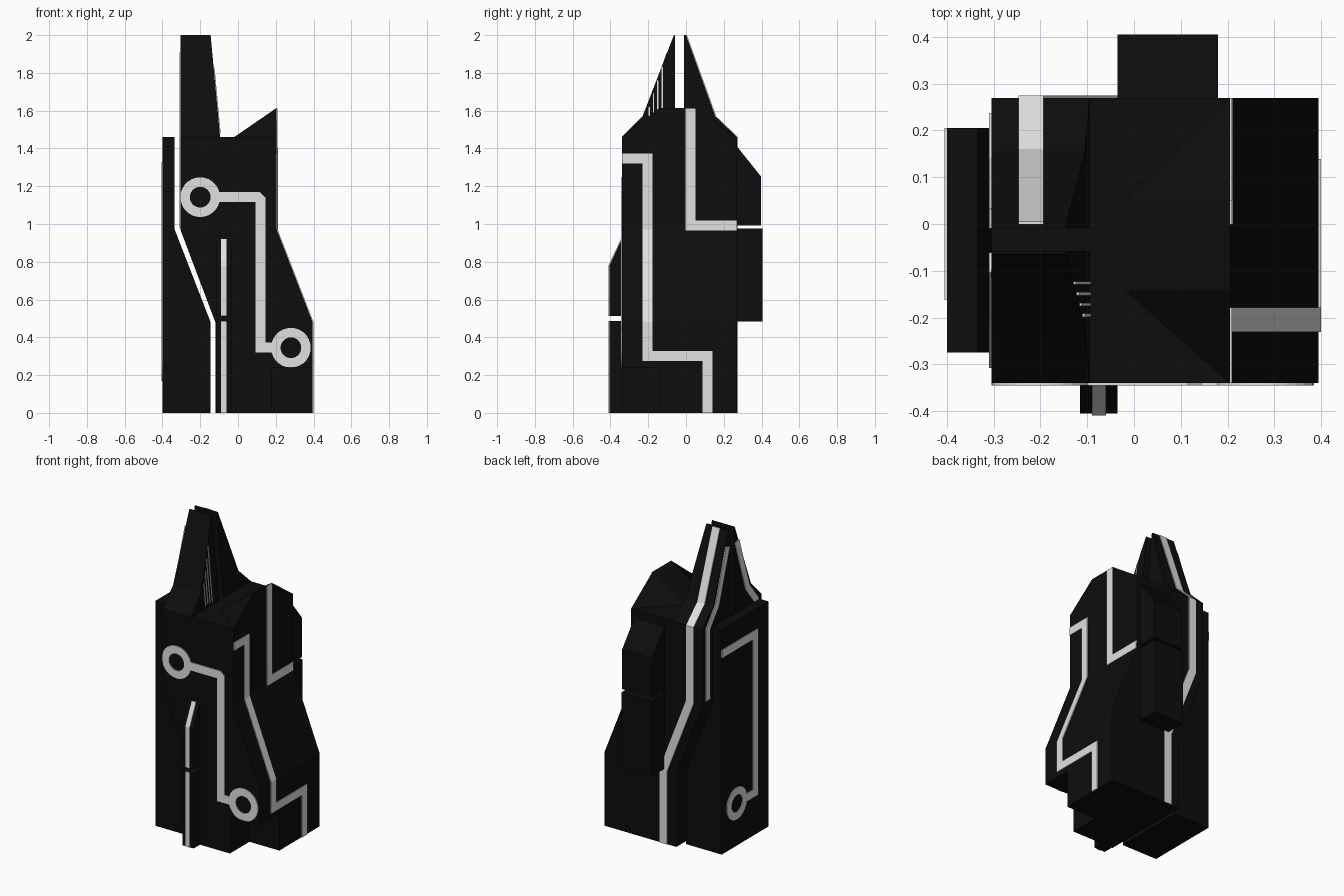
import bpy, bmesh, math
from mathutils import Vector

if "Cube" in bpy.data.objects:
    bpy.data.objects.remove(bpy.data.objects["Cube"])


def material(name, v):
    m = bpy.data.materials.new(name)
    m.diffuse_color = (v, v, v, 1)
    m.use_nodes = True
    m.node_tree.nodes["Principled BSDF"].inputs["Base Color"].default_value = m.diffuse_color
    return m


BLACK = material("hull black", 0.004)
LIGHT = material("trace light grey", 0.75)
T = 0.005  # plate thickness


def finish(name, bm, mat):
    bmesh.ops.recalc_face_normals(bm, faces=bm.faces[:])
    me = bpy.data.meshes.new(name)
    bm.to_mesh(me)
    bm.free()
    me.materials.append(mat)
    ob = bpy.data.objects.new(name, me)
    bpy.context.collection.objects.link(ob)
    return ob


def prism(name, pts, place, d0, d1, mat=BLACK):
    """Extrude a 2D outline; place(a, b, d) gives the 3D point."""
    bm = bmesh.new()
    lo = [bm.verts.new(place(a, b, d0)) for a, b in pts]
    hi = [bm.verts.new(place(a, b, d1)) for a, b in pts]
    bm.faces.new(lo)
    bm.faces.new(hi)
    n = len(pts)
    for i in range(n):
        j = (i + 1) % n
        bm.faces.new((lo[i], lo[j], hi[j], hi[i]))
    return finish(name, bm, mat)


def trace(name, path, place, width=0.053, closed=False):
    """Thin mitred stripe along a 2D path laid on a surface."""
    p = [Vector(q) for q in path]
    n = len(p)
    bm = bmesh.new()
    rows = []
    for i in range(n):
        a = p[i - 1] if (closed or i > 0) else None
        c = p[(i + 1) % n] if (closed or i < n - 1) else None
        d1 = (p[i] - a).normalized() if a else (c - p[i]).normalized()
        d2 = (c - p[i]).normalized() if c else d1
        n1, n2 = Vector((-d1.y, d1.x)), Vector((-d2.y, d2.x))
        m = (n1 + n2).normalized()
        m *= width / 2 / m.dot(n1)
        l, r = p[i] + m, p[i] - m
        rows.append([bm.verts.new(place(q.x, q.y, d))
                     for q, d in ((l, 0), (r, 0), (r, T), (l, T))])
    for i in range(n if closed else n - 1):
        A, B = rows[i], rows[(i + 1) % n]
        for k in range(4):
            j = (k + 1) % 4
            bm.faces.new((A[k], A[j], B[j], B[k]))
    if not closed:
        bm.faces.new(rows[0])
        bm.faces.new(rows[-1])
    return finish(name, bm, LIGHT)


def ring(name, a, b, place):
    pts = [(a + 0.08 * math.cos(t * math.tau / 28), b + 0.08 * math.sin(t * math.tau / 28))
           for t in range(28)]
    return trace(name, pts, place, 0.05, True)


def interp(table, z):
    for (z0, v0), (z1, v1) in zip(table, table[1:]):
        if z <= z1:
            return v0 + (v1 - v0) * (z - z0) / (z1 - z0)
    return table[-1][1]


def xz(a, b, d):
    return (a, d, b)


def yz(a, b, d):
    return (d, a, b)


# surfaces the traces lie on
def on_front(x, z, d):
    return (x, -0.34 - d, z)


def on_right(y, z, d):
    return (interp([(0, .395), (.48, .395), (.97, .205), (2, .205)], z) + d, y, z)


def on_back(x, z, d):
    return (x, interp([(0, .27), (1.46, .27), (1.57, .155), (2, 0)], z) + d, z)


def on_slab(y, z, d):
    return (-0.40 - d, y, z)


def on_left(y, z, d):
    return (-0.305 - d, y, z)


def on_front_box(x, z, d):
    return (x, interp([(0, -.405), (.78, -.405), (.92, -.34)], z) - d, z)


def spire_x(z):
    return -0.095 - 0.05 * (z - 1.46) / 0.54


# main body with an undercut front right corner
body = prism("main_body", [(-.12, 0), (.395, 0), (.395, .48), (.205, .97), (.205, 1.46),
                           (-.305, 1.46), (-.305, .97), (-.12, .48)], xz, -.34, .27)
cutter = prism("undercut_cutter", [(.18, -.1), (.5, -.1), (.5, .24), (.18, .24)], xz, -.5, -.14)
cutter.hide_render = True
cutter.hide_viewport = True
mod = body.modifiers.new("undercut", 'BOOLEAN')
mod.operation = 'DIFFERENCE'
mod.solver = 'EXACT'
mod.object = cutter

# separate slab on the left
prism("left_slab", [(-.4, 0), (-.145, 0), (-.145, .48), (-.335, .97), (-.335, 1.46), (-.4, 1.46)],
      xz, -.275, .205)


# twin spires split by a gap
def spire_place(y, z, d):
    return (-0.305 if d == 0 else spire_x(z), y, z)


prism("front_spire", [(-.34, 1.46), (-.058, 1.46), (-.058, 2), (-.064, 2), (-.23, 1.57)],
      spire_place, 0, 1)
prism("back_spire", [(.27, 1.46), (-.01, 1.46), (-.01, 2), (0, 2), (.155, 1.57)],
      spire_place, 0, 1)

# hipped roof wedge on the right
bm = bmesh.new()
for co in ((-.02, -.14, 1.46), (-.02, .05, 1.46), (.205, -.34, 1.46), (.205, .27, 1.46),
           (.205, -.14, 1.615), (.205, .05, 1.615)):
    bm.verts.new(co)
bmesh.ops.convex_hull(bm, input=bm.verts[:])
finish("roof_wedge", bm, BLACK)

# front and back boxes
prism("front_box_lower", [(-.405, 0), (-.34, 0), (-.34, .487), (-.405, .487)], yz, -.115, -.035)
prism("front_box_upper", [(-.405, .513), (-.34, .513), (-.34, .92), (-.405, .78)],
      yz, -.115, -.035)
prism("back_box_lower", [(.27, .485), (.405, .485), (.405, .975), (.27, .975)], yz, -.035, .18)
prism("back_box_upper", [(.27, .993), (.398, .993), (.398, 1.25), (.27, 1.41)], yz, -.035, .18)

# front traces
ring("front_ring_upper", -.2, 1.142, on_front)
ring("front_ring_lower", .28, .345, on_front)
trace("front_trace", [(-.1, 1.142), (.105, 1.142), (.118, 1.13), (.118, .345), (.18, .345)],
      on_front)
trace("front_box_trace_lower", [(-.075, 0), (-.075, .487)], on_front_box, .03)
trace("front_box_trace_upper", [(-.075, .513), (-.075, .78), (-.075, .92)], on_front_box, .03)

# right side traces
trace("right_trace_long", [(-.34, 1.348), (-.205, 1.348), (-.205, .97), (-.205, .48),
                           (-.205, .30), (.113, .30), (.113, 0)], on_right)
trace("right_trace_short", [(.025, 1.612), (.025, .993), (.27, .993)], on_right)

# back trace running down from the spire tip
trace("back_trace", [(-.22, 2), (-.22, 1.57), (-.22, 1.46), (-.22, .97), (-.03, .48), (-.03, 0)],
      on_back)

# slab traces
ring("slab_ring", .053, .275, on_slab)
trace("slab_trace", [(.205, 1.302), (-.136, 1.302), (-.136, .275), (-.05, .275)], on_slab)

# spire edge traces on the left face
trace("spire_trace_back", [(.012, 1.9), (.122, 1.56), (.215, 1.44), (.215, .98)], on_left, .045)
trace("spire_trace_front", [(-.082, 1.9), (-.192, 1.56), (-.285, 1.44), (-.285, .98)],
      on_left, .045)


# slim slits on the right face of the front spire
def on_spire(y, z, d):
    return (spire_x(z) + d, y, z)


for i, top in enumerate((1.62, 1.69, 1.76, 1.83)):
    y = -.195 + .023 * i
    trace("spire_slit_%d" % i, [(y, 1.48), (y, top)], on_spire, .007)
